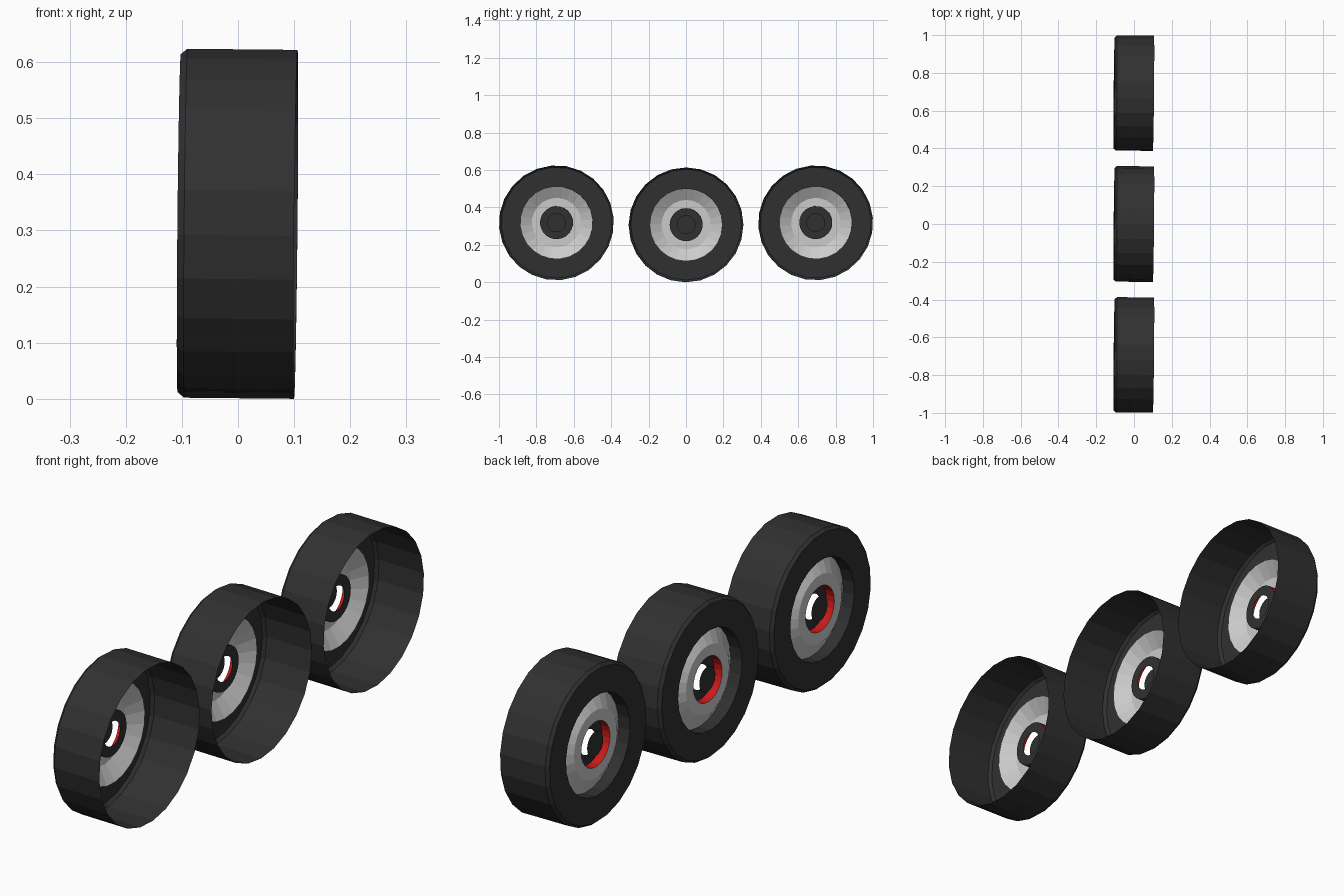
import bpy, bmesh, math

if "Cube" in bpy.data.objects:
    bpy.data.objects.remove(bpy.data.objects["Cube"])

SIDES = 24


def material(name, color):
    m = bpy.data.materials.new(name)
    m.diffuse_color = color
    m.use_nodes = True
    m.node_tree.nodes["Principled BSDF"].inputs["Base Color"].default_value = m.diffuse_color
    return m


RUBBER = material("dark_rubber", (0.03, 0.03, 0.03, 1))
RED = material("red_paint", (0.6, 0.01, 0.01, 1))


def lathe(name, profile, centre, phase, mat=None):
    """Revolve (x, radius) points about the x axis; radius 0 ends in a fan."""
    bm = bmesh.new()
    rings = []
    for x, r in profile:
        if r == 0:
            rings.append([bm.verts.new((x, 0, 0))] * SIDES)
            continue
        angles = [phase + 2 * math.pi * i / SIDES for i in range(SIDES)]
        rings.append([bm.verts.new((x, r * math.cos(a), r * math.sin(a))) for a in angles])
    for a, b in zip(rings, rings[1:]):
        for i in range(SIDES):
            j = (i + 1) % SIDES
            bm.faces.new(list(dict.fromkeys((a[i], a[j], b[j], b[i]))))
    mesh = bpy.data.meshes.new(name)
    bm.to_mesh(mesh)
    bm.free()
    obj = bpy.data.objects.new(name, mesh)
    obj.location = centre
    obj.rotation_euler = (0, 0.01, -0.01)   # slight lean of the wheel
    if mat:
        mesh.materials.append(mat)
    bpy.context.collection.objects.link(obj)
    return obj


def wheel(label, y, z, phase):
    c = (0, y, z)
    # tyre shell: open inner end, bevelled shoulder, sidewall, inward lip
    lathe(label + "_tyre", [(0.103, 0.306), (-0.093, 0.306), (-0.105, 0.296),
                            (-0.105, 0.195), (-0.056, 0.195)], c, phase, RUBBER)
    # dished rim coming back out to a flat ring
    lathe(label + "_rim", [(-0.056, 0.195), (-0.095, 0.132), (-0.095, 0.088)], c, phase)
    # red wall of the hub recess
    lathe(label + "_hub_wall", [(-0.095, 0.088), (-0.06, 0.088)], c, phase, RED)
    # recess floor with a hole
    lathe(label + "_hub_floor", [(-0.06, 0.088), (-0.06, 0.048)], c, phase, RUBBER)
    # loose centre cap
    lathe(label + "_hub_cap", [(-0.093, 0.049), (-0.093, 0)], c, phase, RUBBER)


wheel("front_wheel", -0.693, 0.318, math.radians(5))
wheel("middle_wheel", 0, 0.307, math.radians(0))
wheel("rear_wheel", 0.693, 0.318, math.radians(5))
